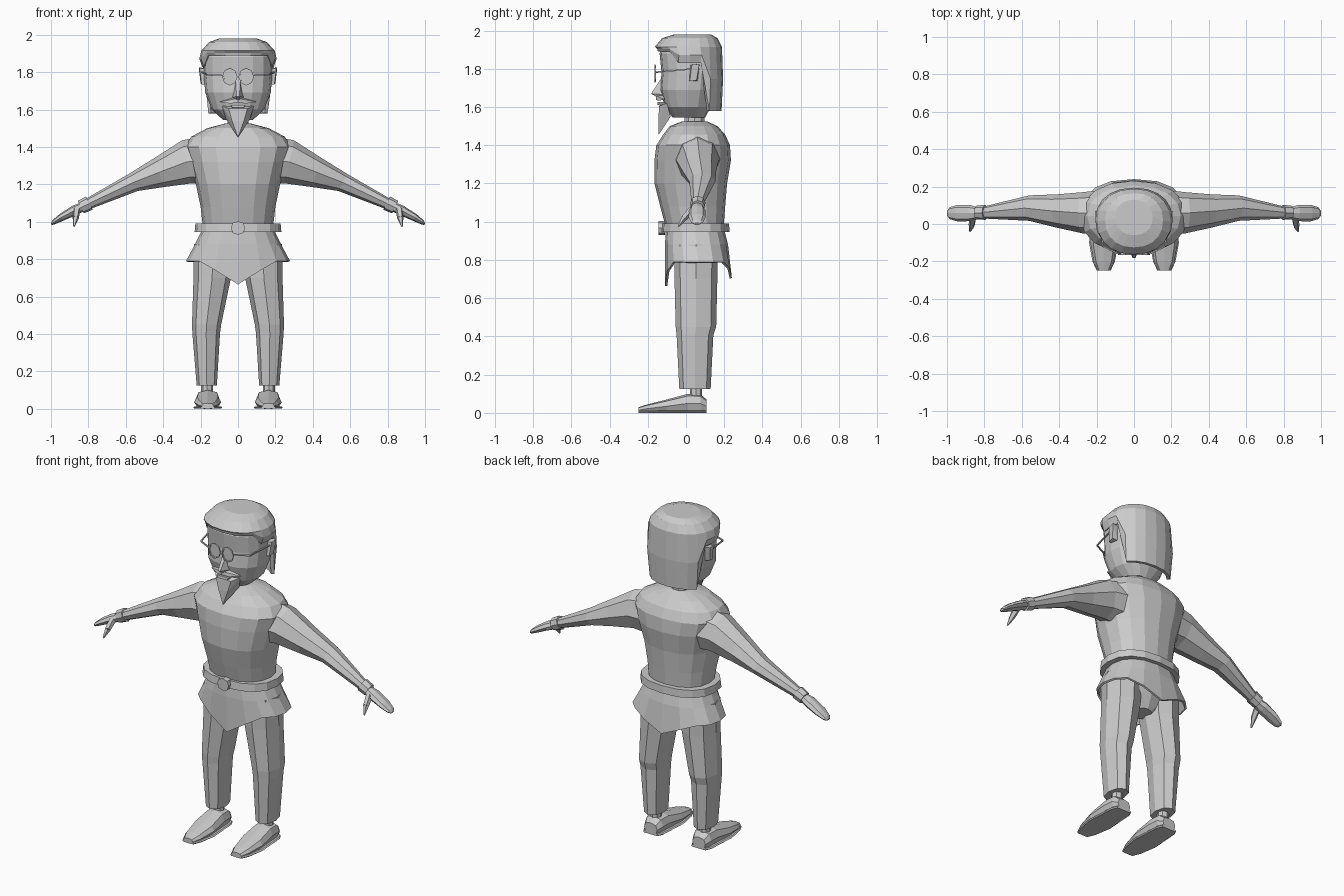
import bpy, bmesh, math
from mathutils import Vector as V

if "Cube" in bpy.data.objects:
    bpy.data.objects.remove(bpy.data.objects["Cube"], do_unlink=True)

grey = bpy.data.materials.new("plain grey")
grey.use_nodes = True
grey.diffuse_color = (0.6, 0.6, 0.6, 1)
grey.node_tree.nodes["Principled BSDF"].inputs["Base Color"].default_value = (0.6, 0.6, 0.6, 1)


def finish(name, bm, thick=0):
    bmesh.ops.recalc_face_normals(bm, faces=bm.faces)
    me = bpy.data.meshes.new(name)
    bm.to_mesh(me)
    bm.free()
    me.materials.append(grey)
    ob = bpy.data.objects.new(name, me)
    bpy.context.collection.objects.link(ob)
    if thick:
        mod = ob.modifiers.new("thickness", "SOLIDIFY")
        mod.thickness = thick
        mod.offset = -1
    return ob


def loft(name, rings, n=8, p=1.0, shape=None, open_end=False, thick=0):
    """Skin rings of (centre, u axis, v axis); shape(i, point) may move points."""
    def power(t):
        return math.copysign(abs(t) ** p, t)
    bm = bmesh.new()
    loops = []
    for i, (c, u, v) in enumerate(rings):
        loop = []
        for k in range(n):
            a = 2 * math.pi * k / n
            co = V(c) + V(u) * power(math.cos(a)) + V(v) * power(math.sin(a))
            loop.append(bm.verts.new(shape(i, co) if shape else co))
        loops.append(loop)
    for a, b in zip(loops, loops[1:]):
        for k in range(n):
            bm.faces.new((a[k], a[(k + 1) % n], b[(k + 1) % n], b[k]))
    bm.faces.new(loops[0])
    if not open_end:
        bm.faces.new(loops[-1])
    return finish(name, bm, thick)


def level(z, rx, front, back, x=0):
    """Horizontal ring from half width and front/back y."""
    return ((x, (front + back) / 2, z), (rx, 0, 0), (0, (back - front) / 2, 0))


def levels(rows, x=0):
    return [level(*r, x) for r in rows]


def hull(name, pts):
    bm = bmesh.new()
    for p in pts:
        bm.verts.new(p)
    bmesh.ops.convex_hull(bm, input=bm.verts)
    return finish(name, bm)


def both(pts):
    return pts + [(-x, y, z) for x, y, z in pts]


def tube(name, a, b, ra, rb, n=6):
    d = (V(b) - V(a)).normalized()
    u = d.orthogonal().normalized()
    v = d.cross(u)
    return loft(name, [(a, u * ra, v * ra), (b, u * rb, v * rb)], n)


# Tunic body
loft("tunic_body", levels([
    (.95, .185, -.10, .195), (1.08, .20, -.135, .205), (1.2, .225, -.165, .215),
    (1.32, .26, -.165, .235), (1.40, .285, -.155, .23), (1.455, .25, -.12, .205),
    (1.5, .165, -.085, .165), (1.525, .07, -.02, .11)]), 16, .9)
loft("neck", levels([(1.48, .055, -.01, .10), (1.6, .055, -.01, .10)]), 10)


# Tunic skirt, pointed at front and back
def skirt_hem(i, co):
    if i == 2:
        drop = .125 if co.y < .06 else .085
        co.z -= drop * max(0, 1 - abs(co.x) / .2)
    return co


loft("tunic_skirt", levels([(.96, .19, -.105, .20), (.88, .23, -.11, .22), (.79, .278, -.11, .24)]),
     16, .85, skirt_hem, True, .012)
loft("belt", levels([(.945, .232, -.13, .228), (.99, .228, -.125, .225)]), 16, .85)
loft("belt_buckle", [((0, y, .967), (.038, 0, 0), (0, 0, .036)) for y in (-.11, -.145)], 8, .85)
loft("pelvis", levels([(.70, .06, -.01, .12), (.78, .19, -.04, .15), (.94, .18, -.08, .18)]), 12)

# Head with jaw
loft("head", levels([
    (1.545, .08, -.07, .10), (1.6, .14, -.11, .13), (1.69, .175, -.135, .155),
    (1.78, .183, -.128, .165), (1.88, .183, -.138, .165), (1.93, .165, -.12, .15)]), 16, .85)


# Hair, short over the face and ears and long at the back
def hair_hem(i, co):
    if i > 2:
        low = 1.89 if co.y < -.08 else 1.83 if co.y < .09 else 1.58
        co.z = low + (1.915 - low) * (.5 if i == 3 else 0)
    return co


loft("hair", levels([
    (1.98, .10, -.06, .13), (1.96, .155, -.125, .165), (1.915, .196, -.163, .188),
    (1.8, .207, -.15, .194), (1.6, .192, -.147, .186)]), 20, .9, hair_hem, True, .02)

# Face details
hull("nose", both([(.012, -.12, 1.765), (.034, -.115, 1.665), (.008, -.182, 1.67), (.01, -.15, 1.65)]))
hull("beard", both([(.085, -.10, 1.62), (.05, -.14, 1.605), (.065, -.08, 1.55), (.032, -.145, 1.54)])
     + [(0, -.145, 1.452), (0, -.12, 1.5)])
hull("lower_lip", both([(.04, -.148, 1.625), (.03, -.15, 1.61), (.04, -.1, 1.625), (.03, -.1, 1.605)]))
tube("glasses_bridge", (-.012, -.16, 1.775), (.012, -.16, 1.775), .005, .005, 4)

for s, side in ((1, "left"), (-1, "right")):
    def flip(pts):
        return [(s * x, y, z) for x, y, z in pts]

    hull(side + "_moustache", flip([(0, -.158, 1.66), (0, -.158, 1.638), (.04, -.145, 1.632),
                                    (.1, -.115, 1.64), (.03, -.11, 1.665), (0, -.11, 1.64)]))
    hull(side + "_ear", flip([(.17, .02, 1.82), (.205, .03, 1.82), (.21, .07, 1.825), (.17, .07, 1.82),
                              (.17, .015, 1.735), (.195, .02, 1.735), (.2, .055, 1.74), (.17, .06, 1.735)]))

    # Round glasses with eight sided rims
    lens = bmesh.new()
    bmesh.ops.create_circle(lens, cap_ends=True, radius=.036, segments=8)
    for v in lens.verts:
        v.co = (s * .044 + v.co.x, -.16, 1.775 + v.co.y * 1.15)
    finish(side + "_lens", lens, .004)
    rim = [V((s * .044 + .037 * math.cos(k * math.pi / 4), -.162,
              1.775 + .043 * math.sin(k * math.pi / 4))) for k in range(8)]
    for k in range(8):
        tube(side + "_rim", rim[k], rim[(k + 1) % 8], .005, .005, 4)
    tube(side + "_temple_front", (s * .08, -.16, 1.782), (s * .165, -.12, 1.785), .005, .005, 4)
    tube(side + "_temple", (s * .165, -.12, 1.785), (s * .195, .04, 1.8), .005, .005, 4)

    # Sleeve, from top and bottom edge points and depth
    rings = []
    for tx, tz, bx, bz, y, ry in [
            (.20, 1.455, .17, 1.20, .06, .12), (.30, 1.435, .25, 1.205, .06, .11),
            (.44, 1.345, .40, 1.185, .07, .088), (.585, 1.255, .535, 1.165, .085, .068),
            (.81, 1.125, .785, 1.07, .062, .033)]:
        rings.append(((s * (tx + bx) / 2, y, (tz + bz) / 2),
                      (s * (tx - bx) / 2, 0, (tz - bz) / 2), (0, ry, 0)))
    loft(side + "_sleeve", rings, 8)
    tube(side + "_cuff", (s * .795, .062, 1.1), (s * .84, .062, 1.078), .04, .037, 8)

    # Mitten hand and thumb
    loft(side + "_hand", [((s * x, .058, z), (s * t * .45, 0, t * .9), (0, w, 0)) for x, z, t, w in [
        (.82, 1.085, .024, .028), (.875, 1.06, .027, .043), (.945, 1.023, .02, .044),
        (.985, .998, .013, .032), (.998, .988, .006, .015)]], 8)
    tube(side + "_thumb", (s * .862, .03, 1.065), (s * .868, -.01, 1.02), .02, .017, 5)
    tube(side + "_thumb_tip", (s * .868, -.01, 1.02), (s * .877, -.04, .975), .017, .004, 5)

    # Trouser leg with a knee crease
    loft(side + "_leg", [((s * x, y, z), (rx, 0, 0), (0, ry, 0)) for x, y, z, rx, ry in [
        (.135, .052, .88, .10, .115), (.138, .052, .70, .10, .112), (.168, .052, .45, .078, .106),
        (.17, .047, .405, .074, .096), (.167, .047, .125, .054, .082)]], 8, .9)
    tube(side + "_ankle", (s * .165, .052, .07), (s * .165, .052, .14), .032, .032, 8)

    # Shoe and thin sole
    outline = [(.108, .048, .07), (.075, .064, .098), (.01, .068, .1), (-.1, .076, .07),
               (-.2, .058, .045), (-.248, .036, .03)]
    loft(side + "_shoe", [((s * .162, y, h / 2), (w - .004, 0, 0), (0, 0, h / 2)) for y, w, h in outline], 8, .75)
    loft(side + "_sole", [((s * .162, y, .007), (w + .002, 0, 0), (0, 0, .007)) for y, w, h in outline], 8, .3)
